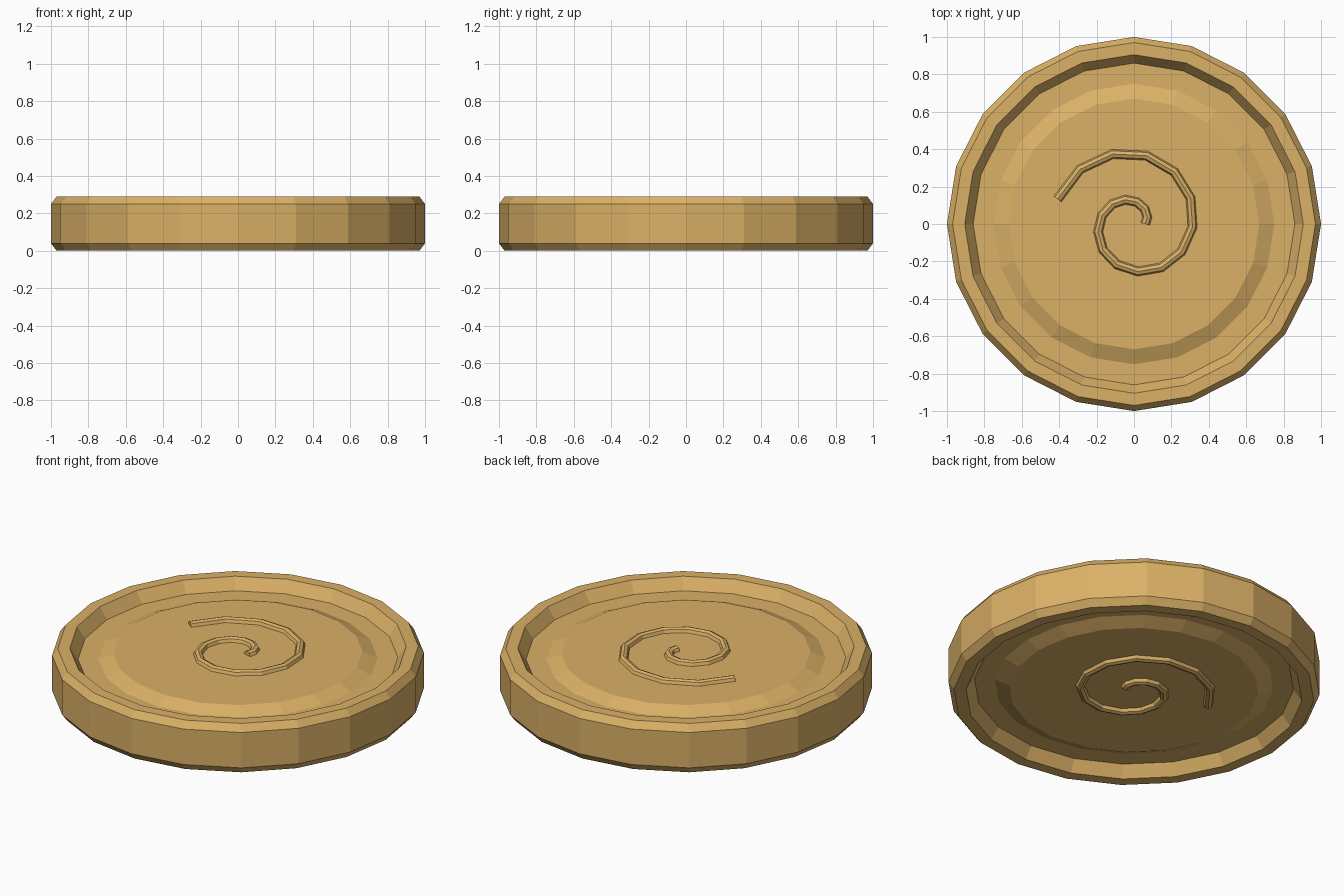
import bpy
import bmesh
from math import cos, sin, pi, radians

cube = bpy.data.objects.get("Cube")
if cube:
    bpy.data.objects.remove(cube, do_unlink=True)

SIDES = 20
HEIGHT = 0.29
FACE_DEPTH = 0.031   # raised centre, measured below the rim
FLOOR_DEPTH = 0.066  # recessed channel, measured below the rim

gold = bpy.data.materials.new("warm gold")
gold.use_nodes = True
colour = (0.71, 0.44, 0.135, 1)
gold.diffuse_color = colour
gold.node_tree.nodes["Principled BSDF"].inputs["Base Color"].default_value = colour


def add_object(name, mesh):
    mesh.materials.clear()
    mesh.materials.append(gold)
    mesh.shade_flat()
    obj = bpy.data.objects.new(name, mesh)
    bpy.context.collection.objects.link(obj)
    return obj


# Coin body: upper half profile as (radius, depth below rim), mirrored below
upper = [(0.67, FACE_DEPTH), (0.75, FLOOR_DEPTH), (0.86, FLOOR_DEPTH),
         (0.905, 0), (0.97, 0), (1, 0.04)]
profile = [(r, HEIGHT - d) for r, d in upper] + [(r, d) for r, d in reversed(upper)]

bm = bmesh.new()
rings = []
for r, z in profile:
    angles = [2 * pi * i / SIDES for i in range(SIDES)]
    rings.append([bm.verts.new((r * cos(a), r * sin(a), z)) for a in angles])
for a, b in zip(rings, rings[1:]):
    for i in range(SIDES):
        j = (i + 1) % SIDES
        bm.faces.new((a[i], b[i], b[j], a[j]))
bm.faces.new(rings[0])
bm.faces.new(reversed(rings[-1]))
bmesh.ops.recalc_face_normals(bm, faces=bm.faces)
body_mesh = bpy.data.meshes.new("coin_body")
bm.to_mesh(body_mesh)
bm.free()
add_object("coin_body", body_mesh)


# Spiral ridge: an even spiral swept with a round section
def add_spiral(name, z, segments=19, sweep=radians(522), r0=0.06, r1=0.43):
    curve = bpy.data.curves.new(name + "_path", "CURVE")
    curve.dimensions = "3D"
    curve.bevel_depth = 0.025
    curve.bevel_resolution = 2
    curve.use_fill_caps = True
    spline = curve.splines.new("POLY")
    spline.points.add(segments)
    for i, point in enumerate(spline.points):
        t = i / segments
        r = r0 + (r1 - r0) * t
        point.co = (r * cos(sweep * t), r * sin(sweep * t), z, 1)
    path = bpy.data.objects.new(name + "_path", curve)
    mesh = bpy.data.meshes.new_from_object(path)
    bpy.data.objects.remove(path)
    bpy.data.curves.remove(curve)
    mesh.name = name
    add_object(name, mesh)


add_spiral("top_spiral", HEIGHT - FACE_DEPTH)
add_spiral("bottom_spiral", FACE_DEPTH)
